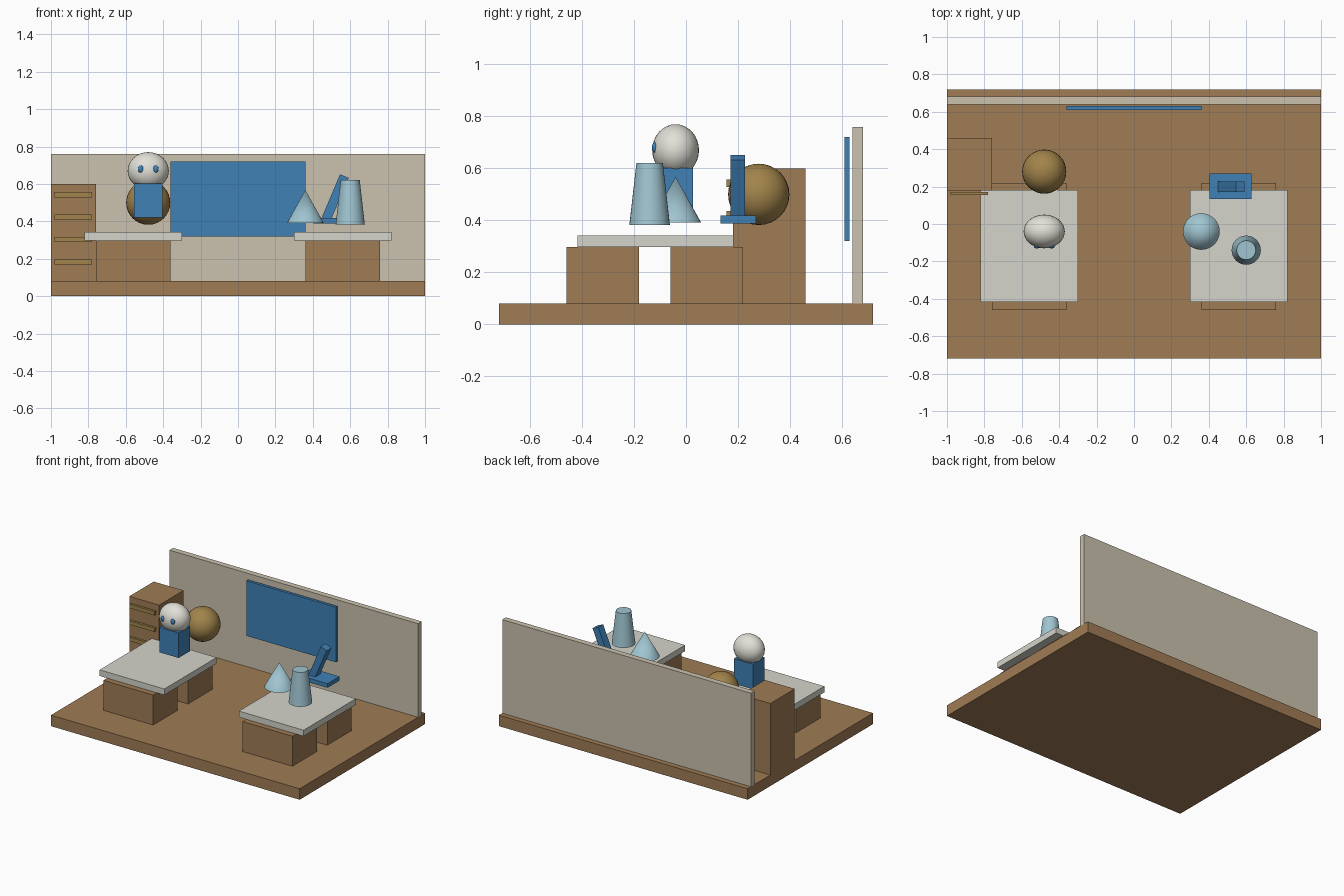
import bpy
from math import radians

if "Cube" in bpy.data.objects:
    bpy.data.objects.remove(bpy.data.objects["Cube"])


def material(name, rgb):
    m = bpy.data.materials.new(name)
    m.diffuse_color = (*rgb, 1)
    m.use_nodes = True
    m.node_tree.nodes["Principled BSDF"].inputs["Base Color"].default_value = m.diffuse_color
    return m


WOOD = material("wood", (0.35, 0.20, 0.09))
WALL = material("wall_paint", (0.60, 0.54, 0.43))
TOP = material("desk_white", (0.66, 0.66, 0.60))
BLUE = material("blue", (0.05, 0.22, 0.47))
PALE = material("pale_blue", (0.35, 0.56, 0.64))
GOLD = material("gold", (0.36, 0.23, 0.07))
CREAM = material("cream", (0.76, 0.75, 0.68))


def finish(name, mat, smooth=False):
    ob = bpy.context.object
    ob.name = name
    ob.data.materials.append(mat)
    if smooth:
        bpy.ops.object.shade_smooth_by_angle(angle=radians(30))
    return ob


def box(name, x, y, z, mat, tilt=0):
    """Box from (min, max) ranges, optionally tilted about y."""
    centre = [(a + b) / 2 for a, b in (x, y, z)]
    bpy.ops.mesh.primitive_cube_add(size=1, location=centre)
    ob = finish(name, mat)
    ob.scale = [b - a for a, b in (x, y, z)]
    ob.rotation_euler.y = tilt
    return ob


def ball(name, centre, radii, mat, seg=32):
    bpy.ops.mesh.primitive_uv_sphere_add(segments=seg, ring_count=seg // 2, radius=1, location=centre)
    ob = finish(name, mat, True)
    ob.scale = radii
    return ob


def cone(name, x, y, z0, z1, r0, r1, mat):
    bpy.ops.mesh.primitive_cone_add(vertices=32, radius1=r0, radius2=r1, depth=z1 - z0,
                                    location=(x, y, (z0 + z1) / 2))
    return finish(name, mat, True)


# Room shell
box("floor", (-1, 1), (-0.72, 0.72), (0, 0.08), WOOD)
box("back_wall", (-1, 1), (0.64, 0.682), (0.08, 0.76), WALL)
box("wall_board", (-0.36, 0.36), (0.61, 0.63), (0.32, 0.72), BLUE)

# Cabinet with four drawer bars
box("cabinet", (-1, -0.76), (0.18, 0.46), (0.08, 0.60), WOOD)
for i in range(4):
    z = 0.183 + 0.12 * i
    box(f"drawer_bar_{i + 1}", (-0.98, -0.78), (0.155, 0.172), (z - 0.014, z + 0.014), GOLD)

# Two desks on block legs
for side, x in (("left", -0.56), ("right", 0.56)):
    box(f"{side}_desk_top", (x - 0.26, x + 0.26), (-0.418, 0.182), (0.298, 0.342), TOP)
    for end, y in (("front", -0.32), ("back", 0.08)):
        box(f"{side}_desk_{end}_leg", (x - 0.2, x + 0.2), (y - 0.14, y + 0.14), (0.08, 0.298), WOOD)

# Figure above the left desk, ball behind it
ball("large_ball", (-0.48, 0.28, 0.50), (0.118, 0.118, 0.118), GOLD)
box("figure_body", (-0.556, -0.404), (-0.105, 0.027), (0.42, 0.602), BLUE)
ball("figure_head", (-0.48, -0.04, 0.67), (0.11, 0.09, 0.10), CREAM)
for side, x in (("left", -0.52), ("right", -0.44)):
    ball(f"{side}_eye", (x, -0.12, 0.68), (0.016, 0.011, 0.02), BLUE, 16)

# Items above the right desk
cone("pointed_cone", 0.36, -0.04, 0.392, 0.568, 0.098, 0, PALE)
cone("tapered_cup", 0.60, -0.14, 0.383, 0.62, 0.078, 0.051, PALE)
box("stand_base", (0.405, 0.627), (0.133, 0.27), (0.388, 0.418), BLUE)
box("stand_arm", (0.495, 0.545), (0.172, 0.228), (0.402, 0.652), BLUE, 0.4)
